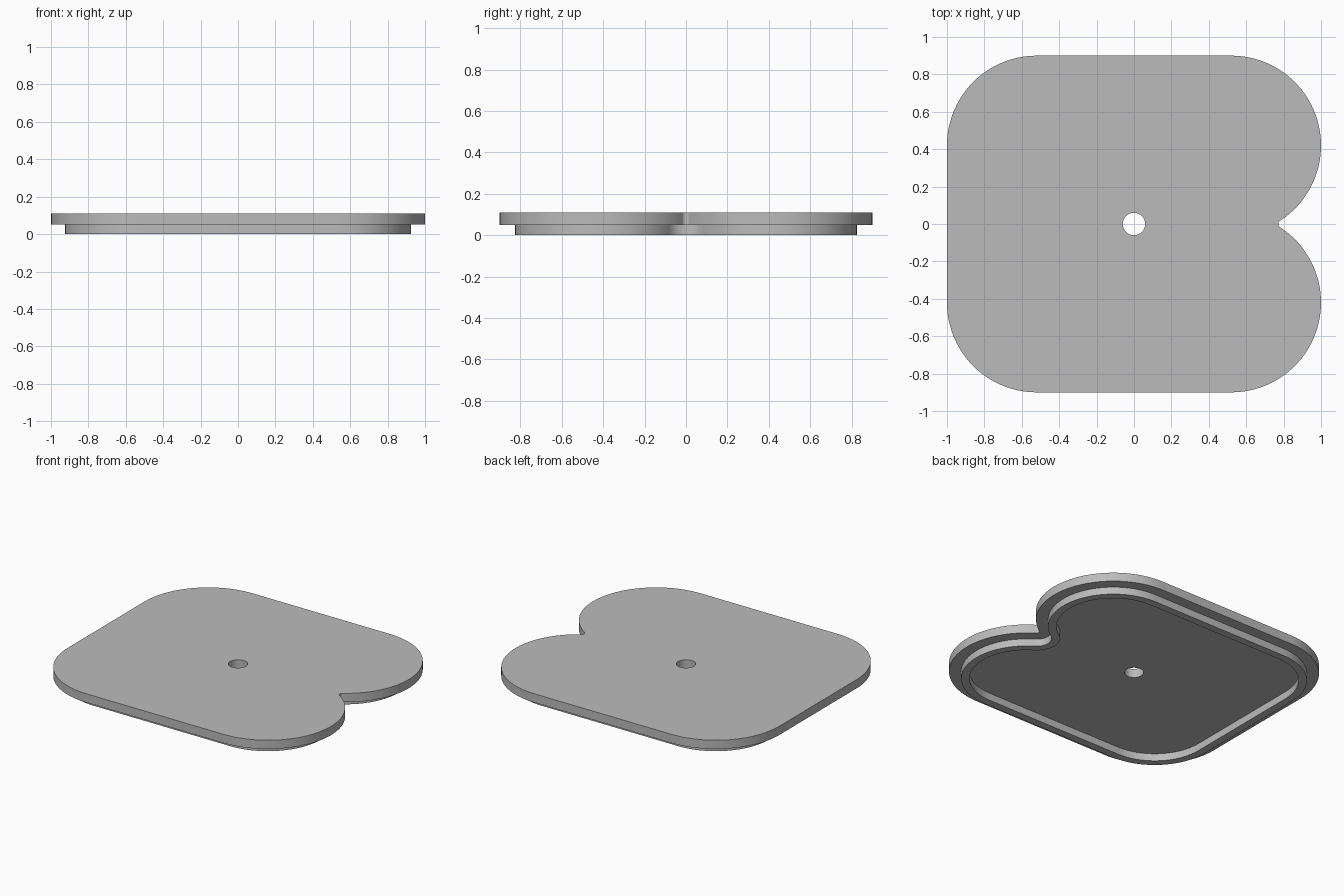
import bpy
import bmesh
from math import sin, cos, pi, atan2, sqrt

cube = bpy.data.objects.get("Cube")
if cube:
    bpy.data.objects.remove(cube, do_unlink=True)

# Plate outline: four big rounded corners, two of them running into a notch
CX, CY, R = 0.52, 0.42, 0.48
NOTCH_R = 0.02
NOTCH_X = CX + sqrt((R + NOTCH_R) ** 2 - CY ** 2)
DIP = atan2(CY, NOTCH_X - CX)
HOLE_R = 0.06
Z_STEP, Z_TOP = 0.05, 0.11
LIP_OUTER, LIP_INNER = 0.075, 0.127


def arc(x, y, r, start, end, steps):
    return [(x + r * cos(start + (end - start) * i / steps),
             y + r * sin(start + (end - start) * i / steps))
            for i in range(steps + 1)]


def outline(inset):
    r = R - inset
    pts = arc(CX, CY, r, -DIP, pi / 2, 40)
    pts += arc(-CX, CY, r, pi / 2, pi, 24)
    pts += arc(-CX, -CY, r, pi, 1.5 * pi, 24)
    pts += arc(CX, -CY, r, 1.5 * pi, 2 * pi + DIP, 40)
    # concave notch, sharing its end points with the lobes
    notch = arc(NOTCH_X, 0, NOTCH_R + inset, pi + DIP, pi - DIP, 12)
    return pts + notch[1:-1]


bm = bmesh.new()


def add_loop(pts, z):
    return [bm.verts.new((x, y, z)) for x, y in pts]


def skin(a, b):
    n = len(a)
    for i in range(n):
        j = (i + 1) % n
        bm.faces.new((a[i], a[j], b[j], b[i]))


def fill_between(outer, inner):
    edges = []
    for ring in (outer, inner):
        for i, v in enumerate(ring):
            w = ring[(i + 1) % len(ring)]
            edges.append(bm.edges.get((v, w)) or bm.edges.new((v, w)))
    bmesh.ops.triangle_fill(bm, edges=edges, use_beauty=True, use_dissolve=False)


# Walls from the recess, around the locating lip, up to the top edge
steps = [(LIP_INNER, Z_STEP), (LIP_INNER, 0), (LIP_OUTER, 0),
         (LIP_OUTER, Z_STEP), (0, Z_STEP), (0, Z_TOP)]
rings = [add_loop(outline(inset), z) for inset, z in steps]
for a, b in zip(rings, rings[1:]):
    skin(a, b)

# Centre hole
circle = arc(0, 0, HOLE_R, 0, 2 * pi, 48)[:-1]
hole_low, hole_high = add_loop(circle, Z_STEP), add_loop(circle, Z_TOP)
skin(hole_low, hole_high)

# Recess floor and top surface
fill_between(rings[0], hole_low)
fill_between(rings[-1], hole_high)
bmesh.ops.recalc_face_normals(bm, faces=bm.faces[:])

mesh = bpy.data.meshes.new("lid_plate")
bm.to_mesh(mesh)
bm.free()
lid = bpy.data.objects.new("lid_plate", mesh)
bpy.context.collection.objects.link(lid)

# Grey material
grey = bpy.data.materials.new("plain_grey")
grey.use_nodes = True
colour = (0.5, 0.5, 0.5, 1)
grey.diffuse_color = colour
grey.node_tree.nodes["Principled BSDF"].inputs["Base Color"].default_value = colour
mesh.materials.append(grey)

bpy.context.view_layer.objects.active = lid
lid.select_set(True)
bpy.ops.object.shade_smooth_by_angle(angle=pi / 6)
